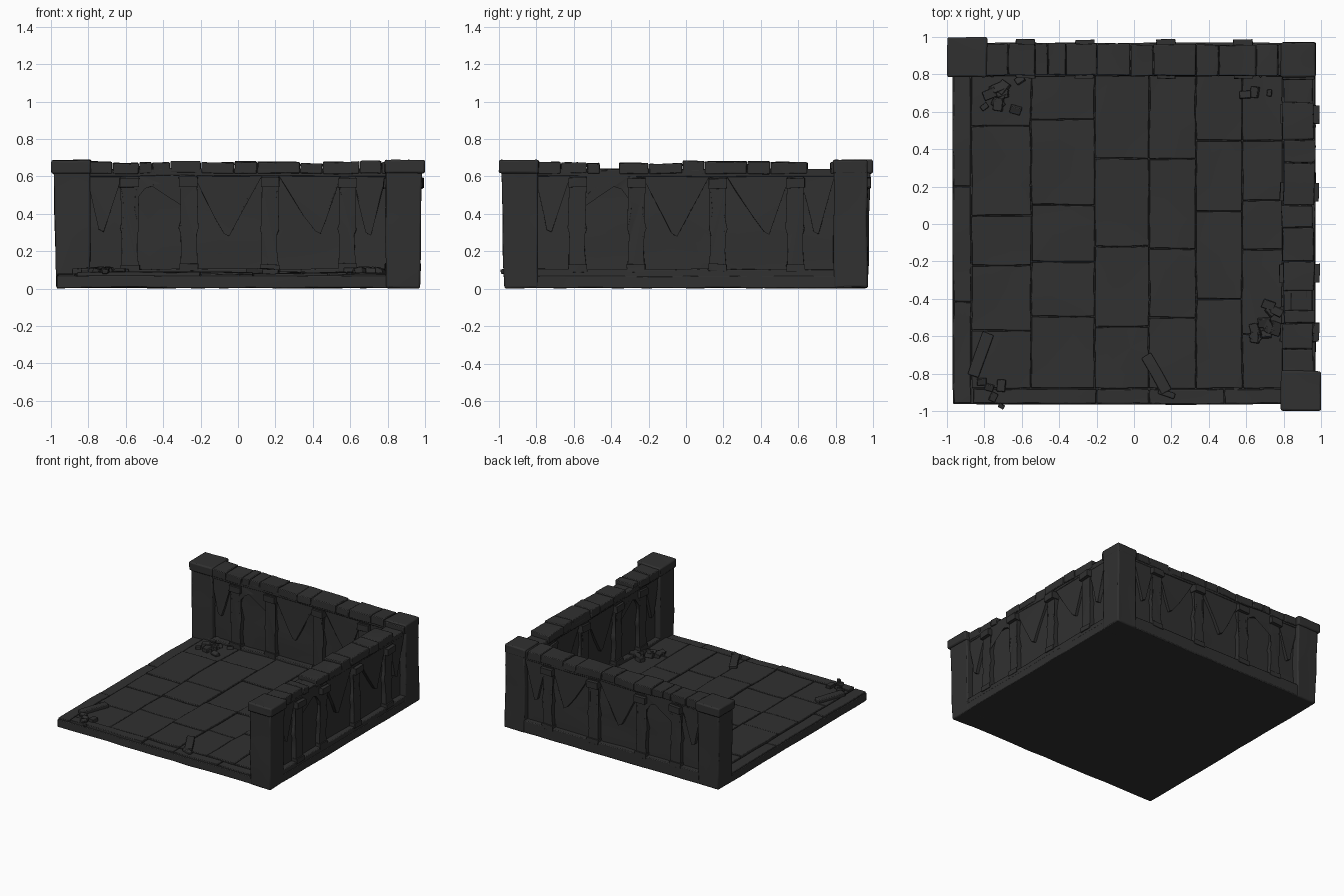
import bpy, bmesh, math, random
from mathutils import Vector, Matrix, noise

if "Cube" in bpy.data.objects:
    bpy.data.objects.remove(bpy.data.objects["Cube"])

random.seed(4)
stone = bpy.data.materials.new("dark stone")
stone.diffuse_color = (0.03, 0.03, 0.03, 1)
stone.use_nodes = True
stone.node_tree.nodes["Principled BSDF"].inputs["Base Color"].default_value = stone.diffuse_color


def finish(name, bm, amp=0.007, bevel=0.006):
    # weather the shape with soft world-space noise, then smooth shade
    for v in bm.verts:
        v.co += noise.noise_vector(v.co * 5) * amp
    bmesh.ops.recalc_face_normals(bm, faces=bm.faces)
    me = bpy.data.meshes.new(name)
    bm.to_mesh(me)
    bm.free()
    me.materials.append(stone)
    ob = bpy.data.objects.new(name, me)
    bpy.context.collection.objects.link(ob)
    if bevel:
        mod = ob.modifiers.new("worn edges", 'BEVEL')
        mod.width = bevel
        mod.segments = 2
        mod.limit_method = 'ANGLE'
        mod.angle_limit = math.radians(40)
    for o in bpy.context.selected_objects:
        o.select_set(False)
    ob.select_set(True)
    bpy.context.view_layer.objects.active = ob
    bpy.ops.object.shade_smooth_by_angle(angle=math.radians(35))
    return ob


def add_box(bm, lo, hi, rot=None, cuts=0):
    lo, hi = Vector(lo), Vector(hi)
    m = Matrix.Translation((lo + hi) / 2) @ (rot or Matrix()) @ Matrix.Diagonal((*(hi - lo), 1))
    verts = bmesh.ops.create_cube(bm, size=1, matrix=m)['verts']
    if cuts:
        edges = list({e for v in verts for e in v.link_edges})
        bmesh.ops.subdivide_edges(bm, edges=edges, cuts=cuts, use_grid_fill=True)


def add_prism(bm, pts, d0, d1, place):
    # (u, z) outline extruded through the wall depth d
    front = [bm.verts.new(place(u, d0, z)) for u, z in pts]
    back = [bm.verts.new(place(u, d1, z)) for u, z in pts]
    n = len(pts)
    caps = [bm.faces.new(front), bm.faces.new(back[::-1])]
    for i in range(n):
        j = (i + 1) % n
        bm.faces.new((front[i], front[j], back[j], back[i]))
    bmesh.ops.triangulate(bm, faces=caps)


# floor base slab
bm = bmesh.new()
add_box(bm, (-0.97, -0.965, 0.004), (0.97, 0.965, 0.068), cuts=12)
finish("floor_base", bm, 0.005)

# irregular floor slabs
bm = bmesh.new()
xs = [-0.87, -0.55, -0.21, 0.08, 0.33, 0.58, 0.80]
for x0, x1 in zip(xs, xs[1:]):
    y = -0.88
    while y < 0.79:
        y1 = y + random.uniform(0.25, 0.5)
        if y1 > 0.65:
            y1 = 0.80
        add_box(bm, (x0 + .002, y + .002, 0.05), (x1 - .002, y1 - .002, 0.085 + random.uniform(-.004, .006)), cuts=2)
        y = y1
finish("floor_slabs", bm, 0.006, 0.004)

# kerb stones along the open left and front edges
bm = bmesh.new()
for a, b in [(-0.86, -0.2), (-0.195, 0.08), (0.085, 0.48), (0.485, 0.79)]:
    h = random.uniform(0.076, 0.088)
    add_box(bm, (a, -0.96, 0.04), (b, -0.884, h), cuts=3)
for a, b in [(-0.96, -0.42), (-0.415, 0.2), (0.205, 0.8)]:
    add_box(bm, (-0.965, a, 0.04), (-0.874, b, random.uniform(0.074, 0.084)), cuts=3)
finish("kerb_stones", bm, 0.006, 0.004)

# fallen beams
bm = bmesh.new()
for cx, cy, a, l in [(-0.82, -0.70, -20, 0.24), (0.12, -0.80, 30, 0.22)]:
    add_box(bm, (cx - .03, cy - l / 2, 0.075), (cx + .03, cy + l / 2, 0.108),
            Matrix.Rotation(math.radians(a), 4, 'Z'), 1)
add_box(bm, (0.13, -0.92, 0.075), (0.22, -0.89, 0.105), Matrix.Rotation(-0.3, 4, 'Z'))
finish("fallen_beams", bm)

# rubble in the corners
bm = bmesh.new()
for cx, cy, n in [(-0.73, 0.69, 15), (0.70, -0.53, 13), (-0.76, -0.91, 5), (0.7, 0.72, 5)]:
    for i in range(n):
        x, y = cx + random.gauss(0, .05), cy + random.gauss(0, .05)
        s = random.uniform(.015, .035)
        rot = Matrix.Rotation(random.uniform(0, 3), 4, 'Z') @ Matrix.Rotation(random.uniform(-.4, .4), 4, 'X')
        add_box(bm, (x - s, y - s * .7, 0.075), (x + s, y + s * .7, 0.09 + s * .6), rot)
finish("rubble", bm, 0.01, 0.004)

COLUMNS = [-0.58, -0.265, 0.17, 0.585]
SHAFT = [(.09, .048), (.2, .042), (.29, .042), (.32, .052), (.35, .044), (.42, .03), (.5, .034), (.55, .046), (.6, .046)]
# hanging tapered drapes: left top, tip, tip height, right top
DRAPES = [(-0.81, -0.73, .30, -0.61), (-0.25, -0.06, .28, 0.14), (0.2, 0.43, .29, 0.56), (0.6, 0.70, .29, 0.8)]


def build_wall(label, place, notches):
    def wbox(bm, u0, u1, d0, d1, z0, z1, cuts=0):
        a, b = place(u0, d0, z0), place(u1, d1, z1)
        add_box(bm, a, b, cuts=cuts)

    # recessed panel and plinth
    bm = bmesh.new()
    wbox(bm, -0.85, 0.85, .835, .925, .05, .64, 8)
    finish(label + "_wall_panel", bm, 0.012)
    bm = bmesh.new()
    wbox(bm, -0.85, 0.85, .79, .968, .006, .105, 8)
    finish(label + "_wall_plinth", bm, 0.006)

    # columns with capitals
    bm = bmesh.new()
    for c in COLUMNS:
        outline = [(c - w, z) for z, w in SHAFT] + [(c + w, z) for z, w in reversed(SHAFT)]
        add_prism(bm, outline, .797, .962, place)
        wbox(bm, c - .05, c + .05, .78, .99, .54, .592, 1)
        wbox(bm, c - .05, c + .05, .786, .972, .09, .13, 1)
    finish(label + "_wall_columns", bm, 0.01)

    # drapes
    bm = bmesh.new()
    for a, t, z, b in DRAPES:
        pts = [(a, .63), (a + (t - a) * .3, .52), (a + (t - a) * .65, .39), (t - .015, z + .015), (t + .012, z),
               (t + (b - t) * .3, .37), (t + (b - t) * .6, .5), (b, .63)]
        add_prism(bm, pts, .81, .95, place)
    # rounded arch in the second bay
    u0, u1 = COLUMNS[0], COLUMNS[1]
    mid, r = (u0 + u1) / 2, (u1 - u0) / 2 - .03
    arch = [(mid + r * math.cos(t * math.pi / 10), .43 + .125 * math.sin(t * math.pi / 10)) for t in range(11)]
    add_prism(bm, [(u0, .63), (u0, .4)] + arch[::-1] + [(u1, .4), (u1, .63)], .805, .955, place)
    finish(label + "_wall_drapes", bm, 0.01)

    # coping stones, some missing
    bm = bmesh.new()
    wbox(bm, -0.83, 0.83, .80, .955, .60, .64, 6)
    us = [-0.84, -0.67, -0.53, -0.46, -0.36, -0.2, -0.02, 0.1, 0.33, 0.45, 0.65, 0.77, 0.84]
    for i, (a, b) in enumerate(zip(us, us[1:])):
        if i in notches:
            continue
        e = random.uniform(-.006, .006)
        wbox(bm, a + .002, b - .002, .795 + e, .962 + e, .615, random.uniform(.668, .682), 2)
    finish(label + "_wall_coping", bm, 0.008, 0.008)


build_wall("back", lambda u, d, z: Vector((u, d, z)), [])
build_wall("right", lambda u, d, z: Vector((d, u, z)), [3, 10])


def pillar(name, sx, sy, grow):
    # square pier leaning slightly outward, with a cap stone
    bm = bmesh.new()
    add_box(bm, (.79, .79, .004), (.972, .972, .64), cuts=4)
    o = .978 + grow
    add_box(bm, (.785, .785, .615), (o, o, .688), cuts=2)
    for v in bm.verts:
        k = v.co.z / .64 * grow * .6
        for i in (0, 1):
            if .96 < v.co[i] < .976:
                v.co[i] += k
        v.co.x *= sx
        v.co.y *= sy
    finish(name, bm, 0.006, 0.01)


pillar("left_end_pillar", -1, 1, .02)
pillar("front_end_pillar", 1, -1, .02)
pillar("corner_pillar", 1, 1, -.005)
